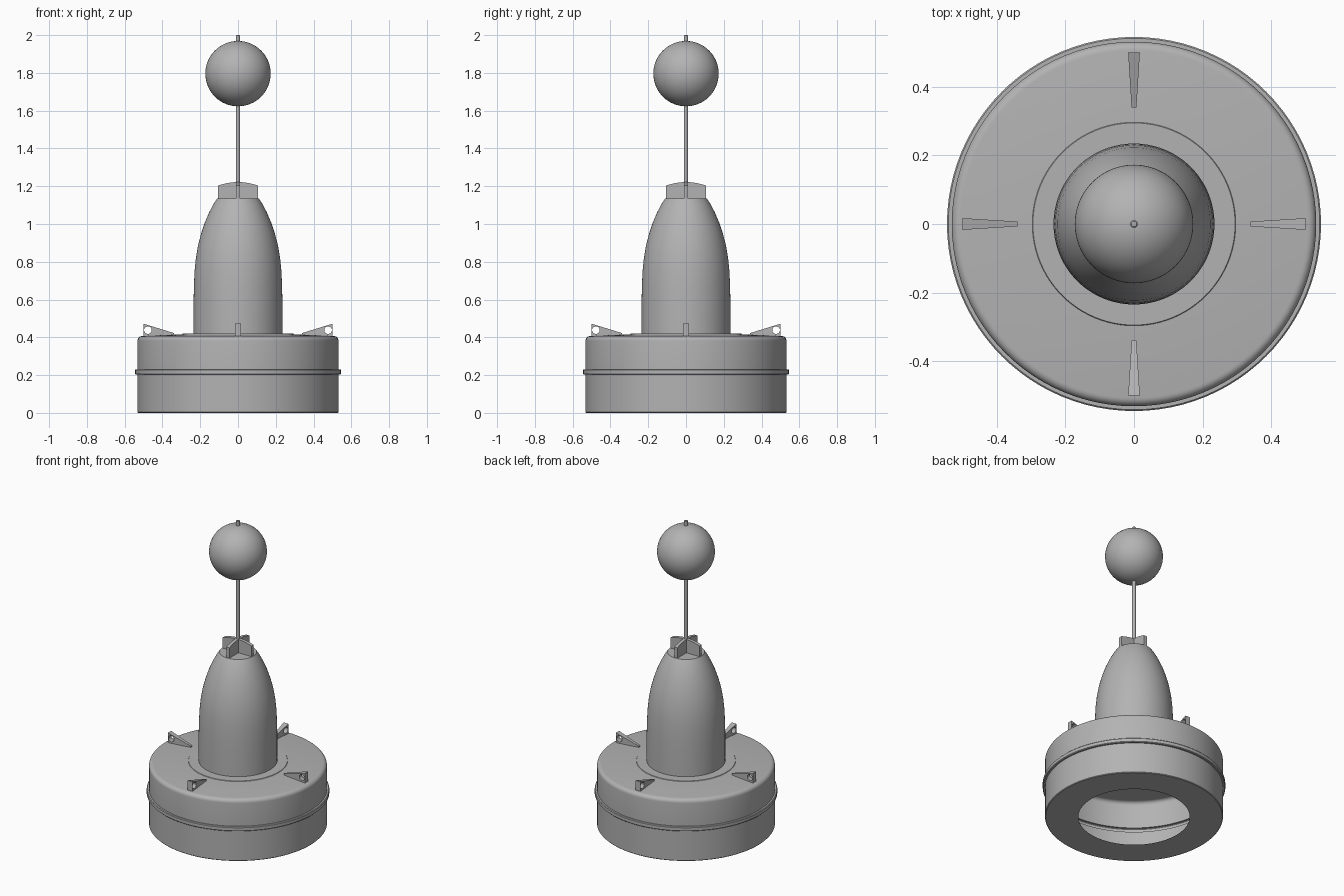
import bpy, bmesh
from math import cos, sin, pi, radians

if "Cube" in bpy.data.objects:
    bpy.data.objects.remove(bpy.data.objects["Cube"])

# mid-dark grey for every part
grey = bpy.data.materials.new("dark_grey")
grey.diffuse_color = (0.45, 0.45, 0.45, 1)
grey.use_nodes = True
grey.node_tree.nodes["Principled BSDF"].inputs["Base Color"].default_value = grey.diffuse_color


def smooth(ob, angle=30):
    bpy.ops.object.select_all(action='DESELECT')
    ob.select_set(True)
    bpy.context.view_layer.objects.active = ob
    bpy.ops.object.shade_smooth_by_angle(angle=radians(angle))


def finish(bm, name):
    bmesh.ops.recalc_face_normals(bm, faces=bm.faces)
    me = bpy.data.meshes.new(name)
    bm.to_mesh(me)
    bm.free()
    me.materials.append(grey)
    ob = bpy.data.objects.new(name, me)
    bpy.context.collection.objects.link(ob)
    smooth(ob)
    return ob


def lathe(name, profile, steps=96):
    """Revolve (radius, z) points about the z axis."""
    bm = bmesh.new()
    vs = [bm.verts.new((r, 0, z)) for r, z in profile]
    es = [bm.edges.new(p) for p in zip(vs, vs[1:])]
    bmesh.ops.spin(bm, geom=vs + es, cent=(0, 0, 0), axis=(0, 0, 1),
                   angle=2 * pi, steps=steps, use_merge=True)
    bmesh.ops.remove_doubles(bm, verts=bm.verts, dist=1e-5)
    return finish(bm, name)


def extrude_points(name, lower, upper):
    """Solid between two matching outlines."""
    bm = bmesh.new()
    a = [bm.verts.new(p) for p in lower]
    b = [bm.verts.new(p) for p in upper]
    n = len(a)
    bm.faces.new(a[::-1])
    bm.faces.new(b)
    for i in range(n):
        j = (i + 1) % n
        bm.faces.new((a[i], a[j], b[j], b[i]))
    return finish(bm, name)


# hollow float: open underside, rounded shoulder and rubbing band
shoulder = [(0.507 + 0.025 * cos(i * pi / 12), 0.382 + 0.025 * sin(i * pi / 12))
            for i in range(7)]
lathe("float_hull",
      [(0.333, 0), (0.528, 0), (0.532, 0.004), (0.532, 0.203), (0.542, 0.203),
       (0.546, 0.207), (0.546, 0.227), (0.542, 0.231), (0.532, 0.231)]
      + shoulder + [(0.297, 0.416), (0.295, 0.419), (0.234, 0.419)])

# domed tower with a flat closed top
lathe("tower",
      [(0.235, 0.419), (0.235, 0.60), (0.233, 0.68), (0.230, 0.75),
       (0.223, 0.82), (0.211, 0.89), (0.195, 0.95), (0.175, 1.01),
       (0.151, 1.065), (0.127, 1.11), (0.111, 1.134), (0, 1.134)])

# crossed vanes with a domed top edge
R, T = 0.106, 0.011
top = [(R * (1 - i / 6), 1.203 + 0.019 * (1 - (1 - i / 6) ** 2)) for i in range(13)]
outline = [(-R, 1.13), (R, 1.13)] + top
for k, name in enumerate(("top_vane_x", "top_vane_y")):
    vane = extrude_points(name, [(x, -T, z) for x, z in outline],
                          [(x, T, z) for x, z in outline])
    vane.rotation_euler.z = k * pi / 2

# mast and ball topmark
lathe("mast", [(0, 1.13), (0.011, 1.13), (0.011, 1.997), (0.008, 2.0), (0, 2.0)], 24)
bpy.ops.mesh.primitive_uv_sphere_add(segments=64, ring_count=32, radius=0.173,
                                     location=(0, 0, 1.796))
ball = bpy.context.object
ball.name = "topmark_ball"
ball.data.materials.append(grey)
smooth(ball)

# tapered lifting lug with an eye, repeated four times
lug = extrude_points(
    "lifting_lug_1",
    [(0.34, -0.007, 0.408), (0.50, -0.017, 0.408), (0.50, 0.017, 0.408), (0.34, 0.007, 0.408)],
    [(0.34, -0.007, 0.423), (0.50, -0.017, 0.472), (0.50, 0.017, 0.472), (0.34, 0.007, 0.423)])
bpy.ops.mesh.primitive_cylinder_add(vertices=32, radius=0.02, depth=0.1,
                                    location=(0.477, 0, 0.438), rotation=(pi / 2, 0, 0))
cutter = bpy.context.object
cutter.name = "lug_eye_cutter"
cutter.hide_render = True
mod = lug.modifiers.new("eye", 'BOOLEAN')
mod.operation, mod.object, mod.solver = 'DIFFERENCE', cutter, 'EXACT'
bpy.context.view_layer.objects.active = lug
bpy.ops.object.modifier_apply(modifier="eye")
bpy.data.objects.remove(cutter)
lug.data.materials.clear()
lug.data.materials.append(grey)
smooth(lug)
for k in range(1, 4):
    copy = lug.copy()
    copy.name = f"lifting_lug_{k + 1}"
    copy.rotation_euler.z = k * pi / 2
    bpy.context.collection.objects.link(copy)
